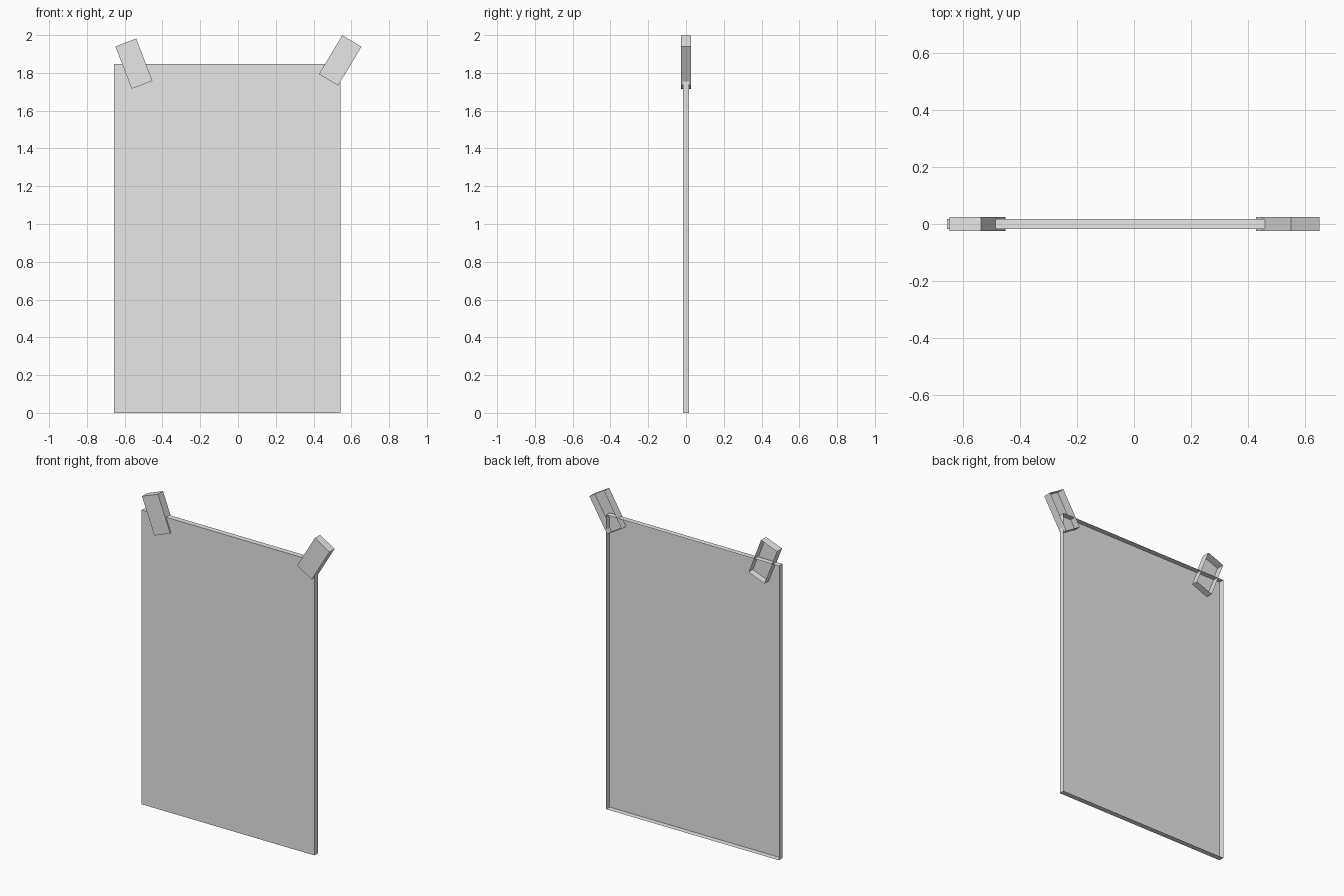
import bpy
import bmesh
from math import radians
from mathutils import Matrix, Vector

cube = bpy.data.objects.get("Cube")
if cube:
    bpy.data.objects.remove(cube, do_unlink=True)

# Single plain grey
grey = bpy.data.materials.new("plain grey")
grey.use_nodes = True
colour = (0.8, 0.8, 0.8, 1)
grey.diffuse_color = colour
grey.node_tree.nodes["Principled BSDF"].inputs["Base Color"].default_value = colour


def open_backed_box(name, centre, size, lean=0):
    """Shallow box without a back face, leaning sideways by some degrees."""
    bm = bmesh.new()
    bmesh.ops.create_cube(bm, size=1)
    bm.normal_update()
    back = [f for f in bm.faces if f.normal.y > 0.9]
    bmesh.ops.delete(bm, geom=back, context="FACES")
    bmesh.ops.scale(bm, vec=Vector(size), verts=bm.verts)
    mesh = bpy.data.meshes.new(name)
    bm.to_mesh(mesh)
    bm.free()
    mesh.materials.append(grey)
    obj = bpy.data.objects.new(name, mesh)
    obj.matrix_world = Matrix.Translation(centre) @ Matrix.Rotation(radians(lean), 4, "Y")
    bpy.context.collection.objects.link(obj)
    return obj


# Paper sheet standing upright
open_backed_box("paper_sheet", (-0.057, 0, 0.924), (1.2, 0.034, 1.848))

# Tape strips across the two top corners
tape_size = (0.118, 0.051, 0.24)
open_backed_box("right_tape", (-0.551, 0, 1.849), tape_size, -21)
open_backed_box("left_tape", (0.541, 0, 1.866), tape_size, 31)
